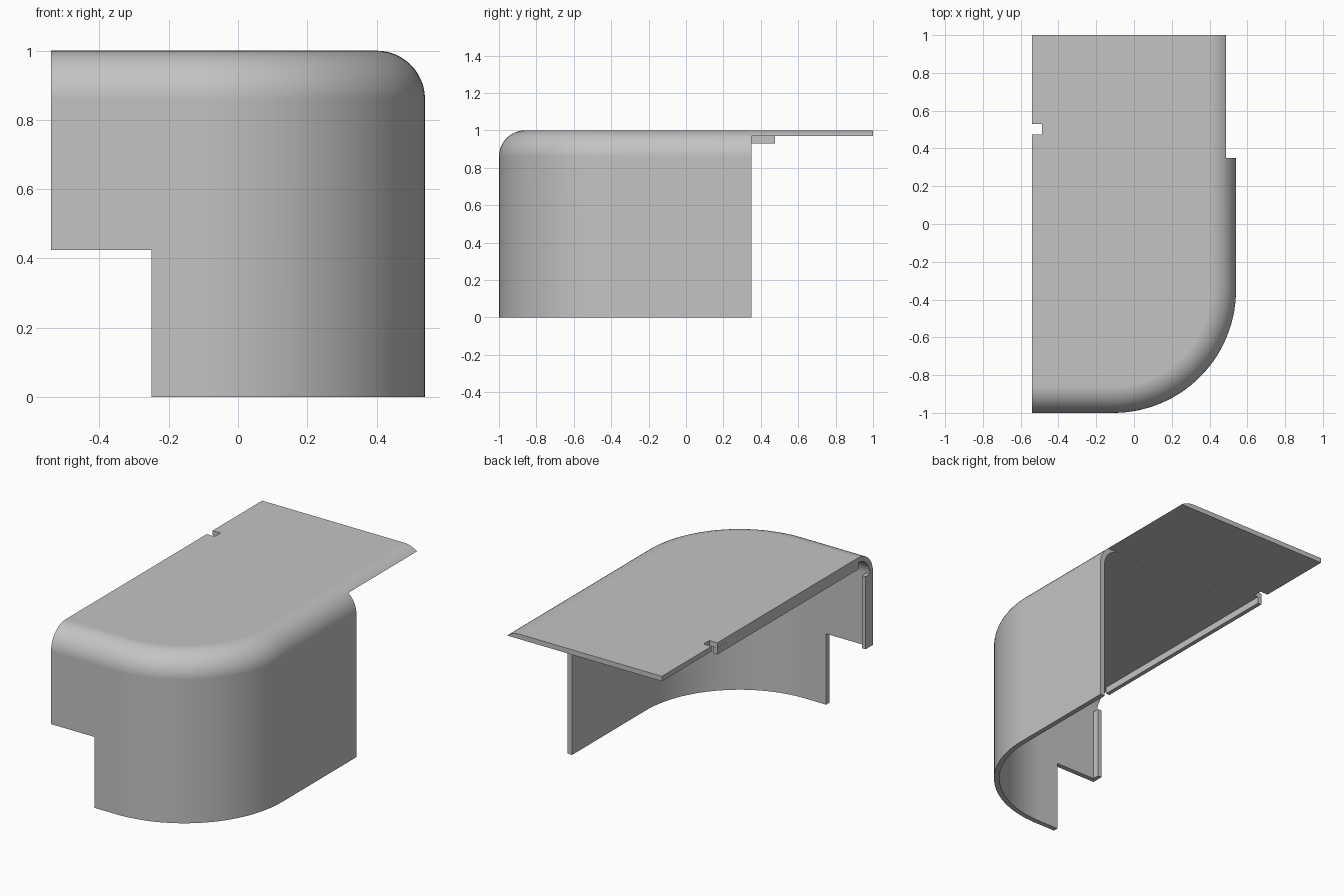
import bpy, bmesh
from math import sin, cos, pi, radians

cube = bpy.data.objects.get("Cube")
if cube:
    bpy.data.objects.remove(cube, do_unlink=True)

grey = bpy.data.materials.new("plain grey")
grey.use_nodes = True
colour = (0.55, 0.55, 0.55, 1)
grey.diffuse_color = colour
grey.node_tree.nodes["Principled BSDF"].inputs["Base Color"].default_value = colour

HALF_X, BACK, WALL = 0.54, 1.0, 0.03
CORNER, FILLET = 0.65, 0.14


def add_object(name, bm):
    bmesh.ops.recalc_face_normals(bm, faces=bm.faces)
    mesh = bpy.data.meshes.new(name)
    bm.to_mesh(mesh)
    bm.free()
    mesh.materials.append(grey)
    ob = bpy.data.objects.new(name, mesh)
    bpy.context.collection.objects.link(ob)
    return ob


def box(name, low, high):
    bm = bmesh.new()
    bmesh.ops.create_cube(bm, size=1)
    for v in bm.verts:
        v.co = [l + (c + 0.5) * (h - l) for c, l, h in zip(v.co, low, high)]
    return add_object(name, bm)


def plan_path(inset):
    """Front wall, round corner and side wall, seen from above."""
    r = CORNER - inset
    cx, cy = HALF_X - CORNER, CORNER - 1
    arc = [(cx + r * sin(a), cy - r * cos(a))
           for a in (i * pi / 2 / 28 for i in range(29))]
    return [(-HALF_X, inset - 1)] + arc + [(HALF_X - inset, BACK)]


def fillet(radius):
    """Inset and height along the rounded top edge, from wall to roof."""
    return [(FILLET - radius * cos(a), 1 - FILLET + radius * sin(a))
            for a in (i * pi / 2 / 12 for i in range(13))]


# Shell: wall section swept round the plan, closed by a thin roof
outer = [(0, 0)] + fillet(FILLET)
inner = [(WALL, 0)] + fillet(FILLET - WALL)
section = outer + inner[::-1]
bm = bmesh.new()
rows = [[bm.verts.new((x, y, z)) for x, y in plan_path(d)] for d, z in section]
top, under = len(outer) - 1, len(outer)
for i in range(len(rows)):
    if i == top:
        continue
    a, b = rows[i], rows[(i + 1) % len(rows)]
    for j in range(len(a) - 1):
        bm.faces.new((a[j], a[j + 1], b[j + 1], b[j]))
for end in (0, -1):
    bm.faces.new([row[end] for row in rows])
corners = [bm.verts.new((-HALF_X, BACK, z)) for z in (1, 1 - WALL)]
for row, corner in zip((rows[top], rows[under]), corners):
    bm.faces.new(row + [corner])
for end in (0, -1):
    bm.faces.new((rows[top][end], rows[under][end], corners[1], corners[0]))
shell = add_object("cover_shell", bm)

# Cut the open rear side, the front step and the small edge notch
cutters = [
    box("rear_cutter", (-1, 0.35, -1), (1, 2, 0.9702)),
    box("step_cutter", (-1, -2, -1), (-0.25, 0, 0.425)),
    box("notch_cutter", (-1, 0.475, 0.5), (-0.487, 0.53, 2)),
]
bpy.context.view_layer.objects.active = shell
for cutter in cutters:
    cutter.hide_render = True
    mod = shell.modifiers.new(cutter.name, "BOOLEAN")
    mod.operation = "DIFFERENCE"
    mod.solver = "EXACT"
    mod.object = cutter
    bpy.ops.object.modifier_apply(modifier=mod.name)
    bpy.data.objects.remove(cutter, do_unlink=True)

# Smooth the rounded surfaces, keep the cut edges sharp
bpy.ops.object.select_all(action="DESELECT")
shell.select_set(True)
bpy.ops.object.shade_smooth_by_angle(angle=radians(30))
shell.modifiers.new("even_shading", "WEIGHTED_NORMAL").keep_sharp = True

# Stiffening ribs along the open edge, under the roof and behind the front wall
RIB_X = -HALF_X + 0.025
box("roof_rib", (-HALF_X, FILLET - 1, 0.93), (RIB_X, 0.475, 1 - WALL))
box("front_rib", (-HALF_X, WALL - 1, 0.425), (RIB_X, WALL - 0.96, 1 - FILLET))
